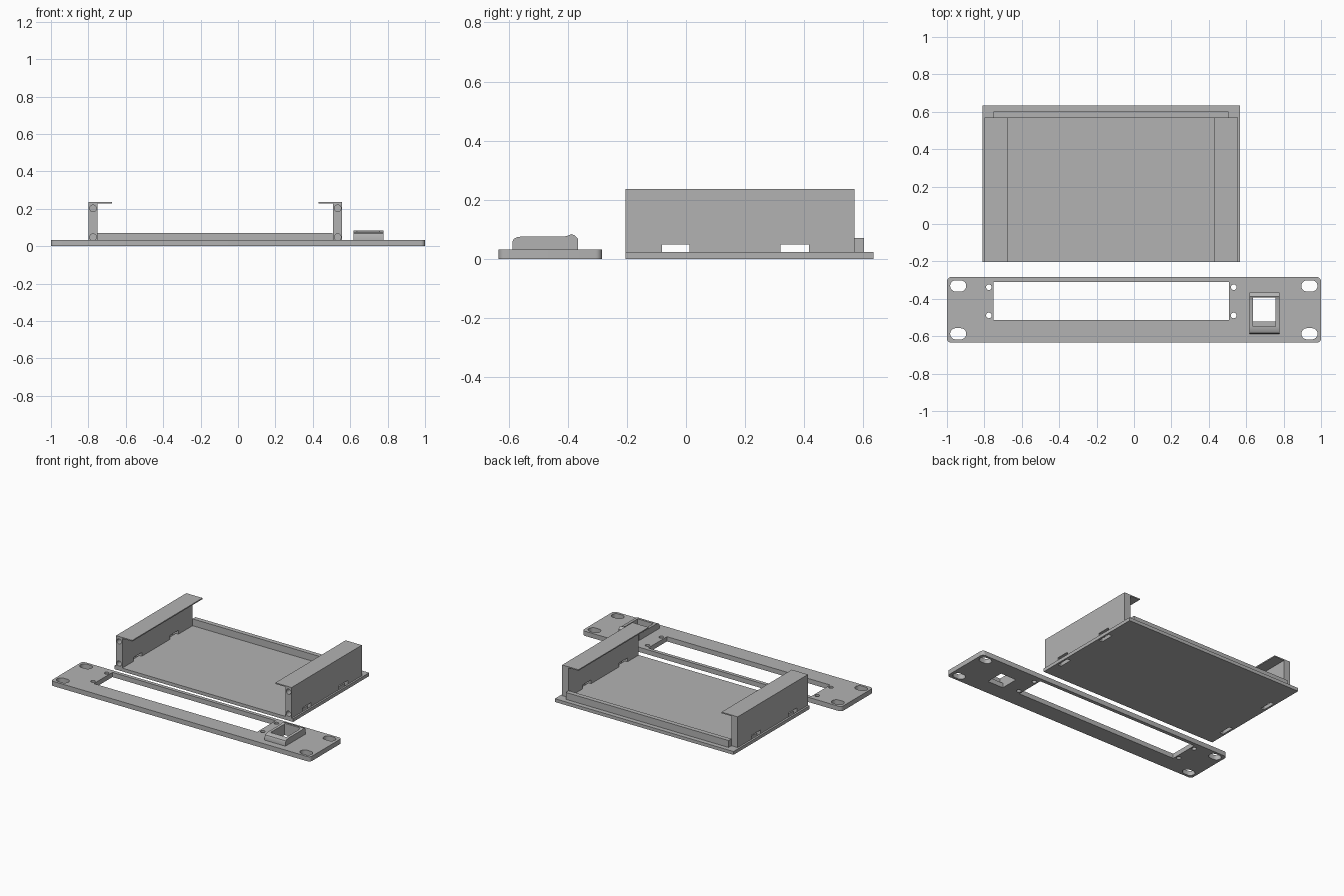
import bpy, bmesh, math

if "Cube" in bpy.data.objects:
    bpy.data.objects.remove(bpy.data.objects["Cube"])

gray = bpy.data.materials.new("plastic gray")
gray.diffuse_color = (0.45, 0.45, 0.45, 1)
gray.use_nodes = True
gray.node_tree.nodes["Principled BSDF"].inputs["Base Color"].default_value = gray.diffuse_color


def prism(name, pts, axis, a, b):
    """Extrude a 2D outline along an axis from a to b."""
    place = {"x": lambda u, v, w: (w, u, v),
             "y": lambda u, v, w: (u, w, v),
             "z": lambda u, v, w: (u, v, w)}[axis]
    bm = bmesh.new()
    lo = [bm.verts.new(place(u, v, a)) for u, v in pts]
    hi = [bm.verts.new(place(u, v, b)) for u, v in pts]
    n = len(pts)
    bm.faces.new(lo)
    bm.faces.new(hi)
    for i in range(n):
        j = (i + 1) % n
        bm.faces.new((lo[i], lo[j], hi[j], hi[i]))
    bmesh.ops.recalc_face_normals(bm, faces=bm.faces)
    me = bpy.data.meshes.new(name)
    bm.to_mesh(me)
    bm.free()
    me.materials.append(gray)
    ob = bpy.data.objects.new(name, me)
    bpy.context.collection.objects.link(ob)
    return ob


def rounded(x0, x1, y0, y1, r, seg=6):
    """Rounded rectangle outline; also gives circles and oval slots."""
    pts = []
    corners = ((x1 - r, y1 - r), (x0 + r, y1 - r), (x0 + r, y0 + r), (x1 - r, y0 + r))
    for k, (cx, cy) in enumerate(corners):
        for i in range(seg + 1):
            t = math.pi / 2 * (k + i / seg)
            p = (cx + r * math.cos(t), cy + r * math.sin(t))
            if not pts or math.dist(p, pts[-1]) > 1e-5:
                pts.append(p)
    if math.dist(pts[0], pts[-1]) < 1e-5:
        pts.pop()
    return pts


def circle(cx, cy, r):
    return rounded(cx - r, cx + r, cy - r, cy + r, r)


def rect(x0, x1, y0, y1):
    return [(x0, y0), (x1, y0), (x1, y1), (x0, y1)]


def cut(ob, cutters):
    """Subtract the cutters, bake the result and remove them."""
    for c in cutters:
        m = ob.modifiers.new("cut", "BOOLEAN")
        m.operation, m.solver, m.object = "DIFFERENCE", "EXACT", c
    bpy.context.view_layer.update()
    dg = bpy.context.evaluated_depsgraph_get()
    me = bpy.data.meshes.new_from_object(ob.evaluated_get(dg))
    ob.modifiers.clear()
    ob.data = me
    for c in cutters:
        bpy.data.objects.remove(c)


FRONT, BACK, FLOOR, TOP = -0.204, 0.57, 0.023, 0.237
MID = -0.121                       # centre line of the tray
SLOTS = ((-0.081, 0.012), (0.32, 0.416))

# Tray floor with tie slots under the walls
tray = prism("tray_floor", rect(-0.811, 0.568, FRONT, 0.634), "z", 0, FLOOR)
cutters = []
for s in (-1, 1):
    xs = sorted((MID + s * 0.676, MID + s * 0.65))
    for a, b in SLOTS:
        cutters.append(prism("cutter", rect(xs[0], xs[1], a, b), "z", -0.05, 0.1))
cut(tray, cutters)

# Back lip
prism("back_lip", rect(-0.75, 0.506, BACK, 0.602), "z", FLOOR, 0.071)

# Side walls with inward top flange, screw holes and tie slots
for s, side in ((-1, "left"), (1, "right")):
    def X(d):
        return MID + s * d
    wall = prism(side + "_wall",
                 [(X(0.677), FLOOR), (X(0.677), TOP), (X(0.552), TOP),
                  (X(0.552), TOP - 0.008), (X(0.629), TOP - 0.008), (X(0.629), FLOOR)],
                 "y", FRONT, BACK)
    cs = [prism("cutter", circle(X(0.654), z, 0.018), "y", FRONT - 0.05, FRONT + 0.09)
          for z in (0.048, 0.202)]
    xs = sorted((X(0.72), X(0.6)))
    cs += [prism("cutter", rect(a, b, 0.0, 0.05), "x", *xs) for a, b in SLOTS]
    cut(wall, cs)

# Front panel with window, screw holes, rack slots and jack opening
panel = prism("front_panel", rounded(-1, 1, -0.634, -0.284, 0.022), "z", 0, 0.033)
cs = [prism("cutter", rect(-0.752, 0.507, -0.514, -0.309), "z", -0.1, 0.1),
      prism("cutter", rect(0.636, 0.757, -0.522, -0.394), "z", -0.1, 0.1)]
for y in (-0.338, -0.489):
    for x in (-0.776, 0.533):
        cs.append(prism("cutter", circle(x, y, 0.015), "z", -0.1, 0.1))
for y in (-0.331, -0.587):
    for x in (-0.94, 0.938):
        cs.append(prism("cutter", rounded(x - 0.043, x + 0.043, y - 0.03, y + 0.03, 0.0299),
                        "z", -0.1, 0.1))
cut(panel, cs)

# Jack housing: contoured block hollowed through the top
housing = prism("jack_housing",
                [(-0.587, 0.03), (-0.587, 0.058), (-0.582, 0.068), (-0.571, 0.074),
                 (-0.55, 0.077), (-0.407, 0.077), (-0.397, 0.08), (-0.388, 0.084),
                 (-0.376, 0.08), (-0.366, 0.07), (-0.366, 0.03)],
                "x", 0.617, 0.777)
cut(housing, [prism("cutter", rect(0.636, 0.757, -0.549, -0.394), "z", 0.0, 0.2)])

for ob in bpy.context.collection.objects:
    ob.select_set(True)
    bpy.context.view_layer.objects.active = ob
bpy.ops.object.shade_smooth_by_angle(angle=math.radians(30))
